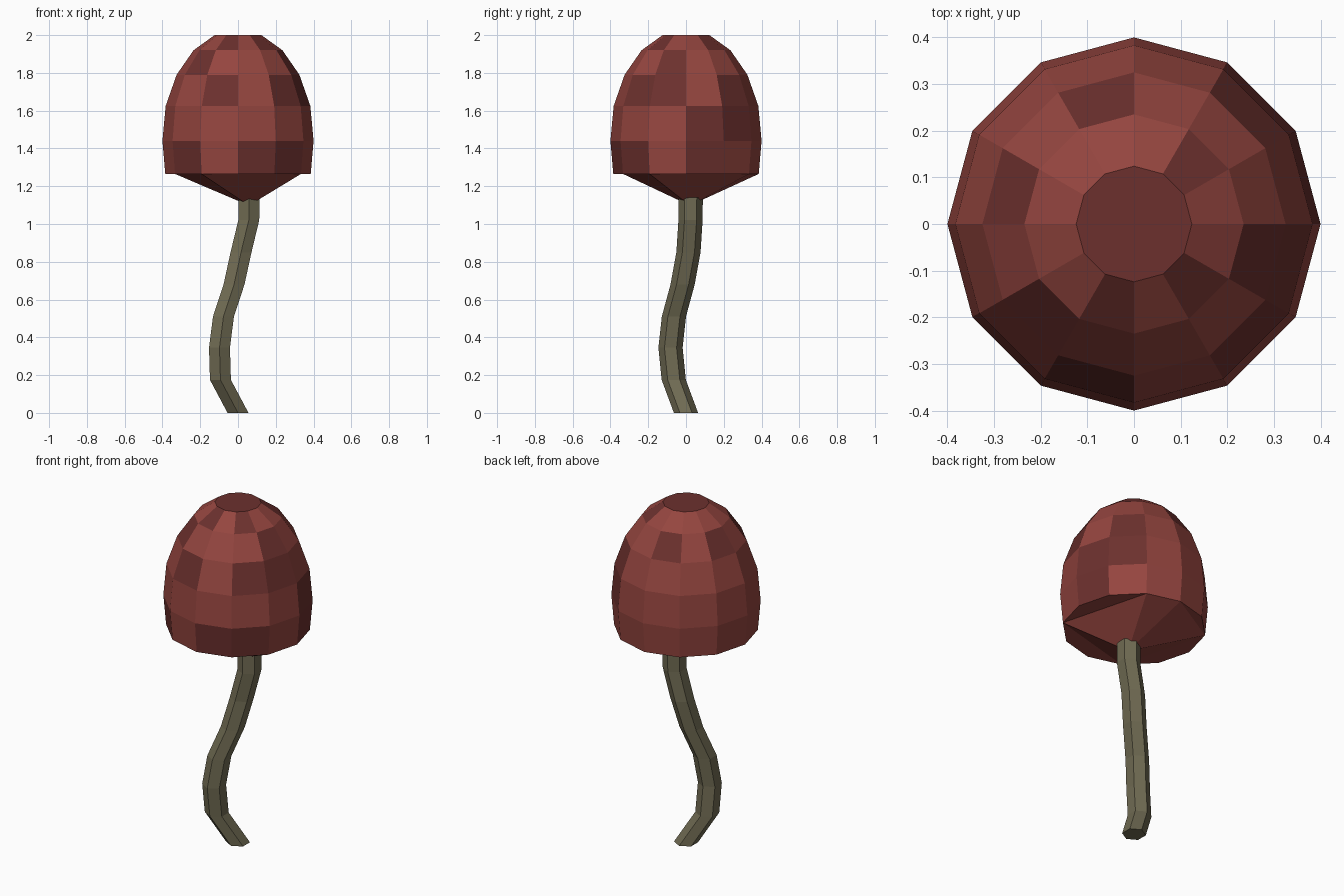
import bpy, bmesh
from math import sin, cos, radians

if "Cube" in bpy.data.objects:
    bpy.data.objects.remove(bpy.data.objects["Cube"])


def material(name, rgb):
    m = bpy.data.materials.new(name)
    m.diffuse_color = (*rgb, 1)
    m.use_nodes = True
    m.node_tree.nodes["Principled BSDF"].inputs["Base Color"].default_value = m.diffuse_color
    return m


def ring(bm, n, r, z, x=0, y=0, start=0):
    angles = [radians(start + i * 360 / n) for i in range(n)]
    return [bm.verts.new((x + r * cos(a), y + r * sin(a), z)) for a in angles]


def finish(bm, name, mats):
    bmesh.ops.recalc_face_normals(bm, faces=bm.faces[:])
    me = bpy.data.meshes.new(name)
    bm.to_mesh(me)
    bm.free()
    for m in mats:
        me.materials.append(m)
    ob = bpy.data.objects.new(name, me)
    bpy.context.collection.objects.link(ob)
    return ob


red = material("cap_red", (0.30, 0.06, 0.05))
dark_red = material("cap_dark_red", (0.15, 0.03, 0.027))
olive = material("stem_olive", (0.16, 0.145, 0.085))

# Cap: twelve-sided dome (radius, height), flat on top
profile = [(0.124, 2.0), (0.235, 1.92), (0.325, 1.79),
           (0.383, 1.625), (0.40, 1.44), (0.385, 1.265)]
# Darker patches: sector start angles for each band, top to bottom
patches = [(30, 240, 300), (90, 150, 210, 330), (30, 240, 300, 330),
           (0, 30), (0, 210, 270, 300)]
bm = bmesh.new()
rings = [ring(bm, 12, r, z) for r, z in profile]
bm.faces.new(rings[0]).material_index = 1
for band, (a, b) in enumerate(zip(rings, rings[1:])):
    for i in range(12):
        j = (i + 1) % 12
        f = bm.faces.new((a[i], b[i], b[j], a[j]))
        f.material_index = int(i * 30 in patches[band])

# Underside: shallow uneven pyramid meeting the stem, with flat rim pieces
rim = rings[-1]
apex = bm.verts.new((0.058, 0.021, 1.098))
corners = [2, 3, 5, 8, 11, 14]
for s, e in zip(corners, corners[1:]):
    bm.faces.new((rim[s % 12], rim[e % 12], apex))
    if e - s > 1:
        bm.faces.new([rim[k % 12] for k in range(s, e + 1)])
finish(bm, "cap", [red, dark_red])

# Stem: bent six-sided tube, centre line as (x, y, z)
path = [(0, 0, 0), (-0.093, -0.065, 0.175), (-0.098, -0.082, 0.345),
        (-0.077, -0.064, 0.51), (-0.021, -0.018, 0.68),
        (0.016, 0.013, 0.85), (0.057, 0.024, 1.02), (0.058, 0.025, 1.14)]
bm = bmesh.new()
rings = [ring(bm, 6, 0.064, z, x, y, 30) for x, y, z in path]
for a, b in zip(rings, rings[1:]):
    for i in range(6):
        j = (i + 1) % 6
        bm.faces.new((a[i], a[j], b[j], b[i]))
bm.faces.new(rings[0])
bm.faces.new(rings[-1])
finish(bm, "stem", [olive])
